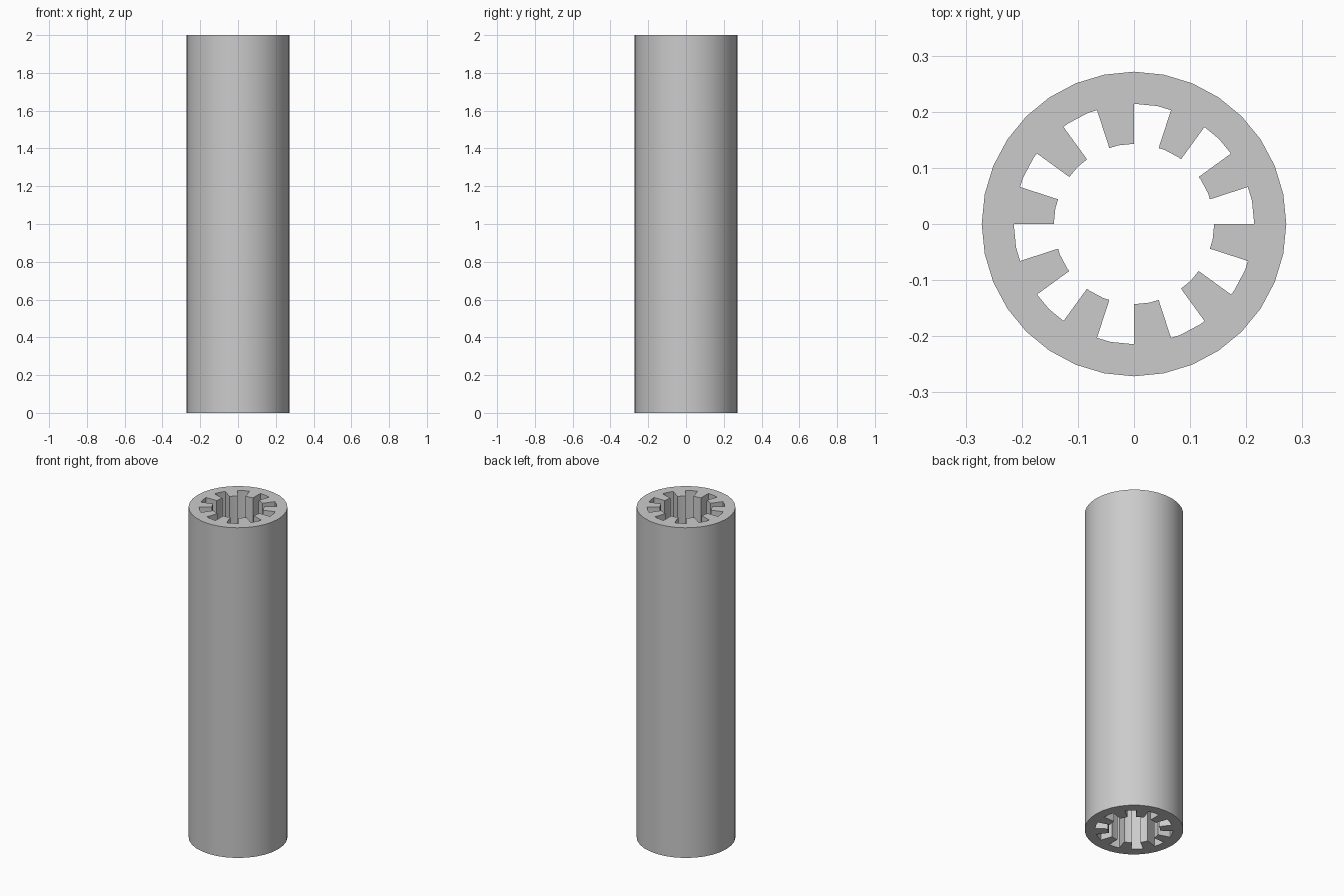
import bpy, bmesh
from math import radians, sin, cos, pi

cube = bpy.data.objects.get("Cube")
if cube:
    bpy.data.objects.remove(cube, do_unlink=True)

LENGTH = 2.0
OUTER, GROOVE, BORE = 0.2714, 0.2143, 0.1429   # radii
SIDES = 32                                      # facets of every circle
GROOVES = 10
HALF_PITCH = 360 / GROOVES / 2
FACET = 360 / SIDES

grey = bpy.data.materials.new("plain grey")
grey.use_nodes = True
colour = (0.6, 0.6, 0.6, 1)
grey.diffuse_color = colour
grey.node_tree.nodes["Principled BSDF"].inputs["Base Color"].default_value = colour


def on_circle(radius, deg):
    """Point on the faceted circle, staying on the chord between its corners."""
    off = radians(deg % FACET - FACET / 2)
    r = radius * cos(pi / SIDES) / cos(off)
    return (r * cos(radians(deg)), r * sin(radians(deg)), 0)


def splined_profile():
    """Inner outline: grooves alternating with teeth."""
    points = []
    for i in range(GROOVES * 2):
        start, end = i * HALF_PITCH, (i + 1) * HALF_PITCH
        corners = [k * FACET for k in range(SIDES) if start < k * FACET < end]
        radius = BORE if i % 2 else GROOVE
        points += [on_circle(radius, a) for a in [start, *corners, end]]
    return points


def add_loop(bm, points):
    verts = [bm.verts.new(p) for p in points]
    return [bm.edges.new((v, verts[i - 1])) for i, v in enumerate(verts)]


# Cross-section with a splined hole, extruded to a tube
bm = bmesh.new()
edges = add_loop(bm, [on_circle(OUTER, i * FACET) for i in range(SIDES)])
edges += add_loop(bm, splined_profile())
bmesh.ops.triangle_fill(bm, edges=edges, use_beauty=True)
top = bmesh.ops.extrude_face_region(bm, geom=bm.faces[:], use_keep_orig=True)["geom"]
bmesh.ops.translate(bm, vec=(0, 0, LENGTH),
                    verts=[g for g in top if isinstance(g, bmesh.types.BMVert)])
bmesh.ops.recalc_face_normals(bm, faces=bm.faces[:])

mesh = bpy.data.meshes.new("splined_sleeve")
bm.to_mesh(mesh)
bm.free()
mesh.materials.append(grey)
sleeve = bpy.data.objects.new("splined_sleeve", mesh)
bpy.context.collection.objects.link(sleeve)

# Smooth round outside, crisp spline edges
bpy.ops.object.select_all(action="DESELECT")
sleeve.select_set(True)
bpy.context.view_layer.objects.active = sleeve
bpy.ops.object.shade_smooth_by_angle(angle=radians(30))
